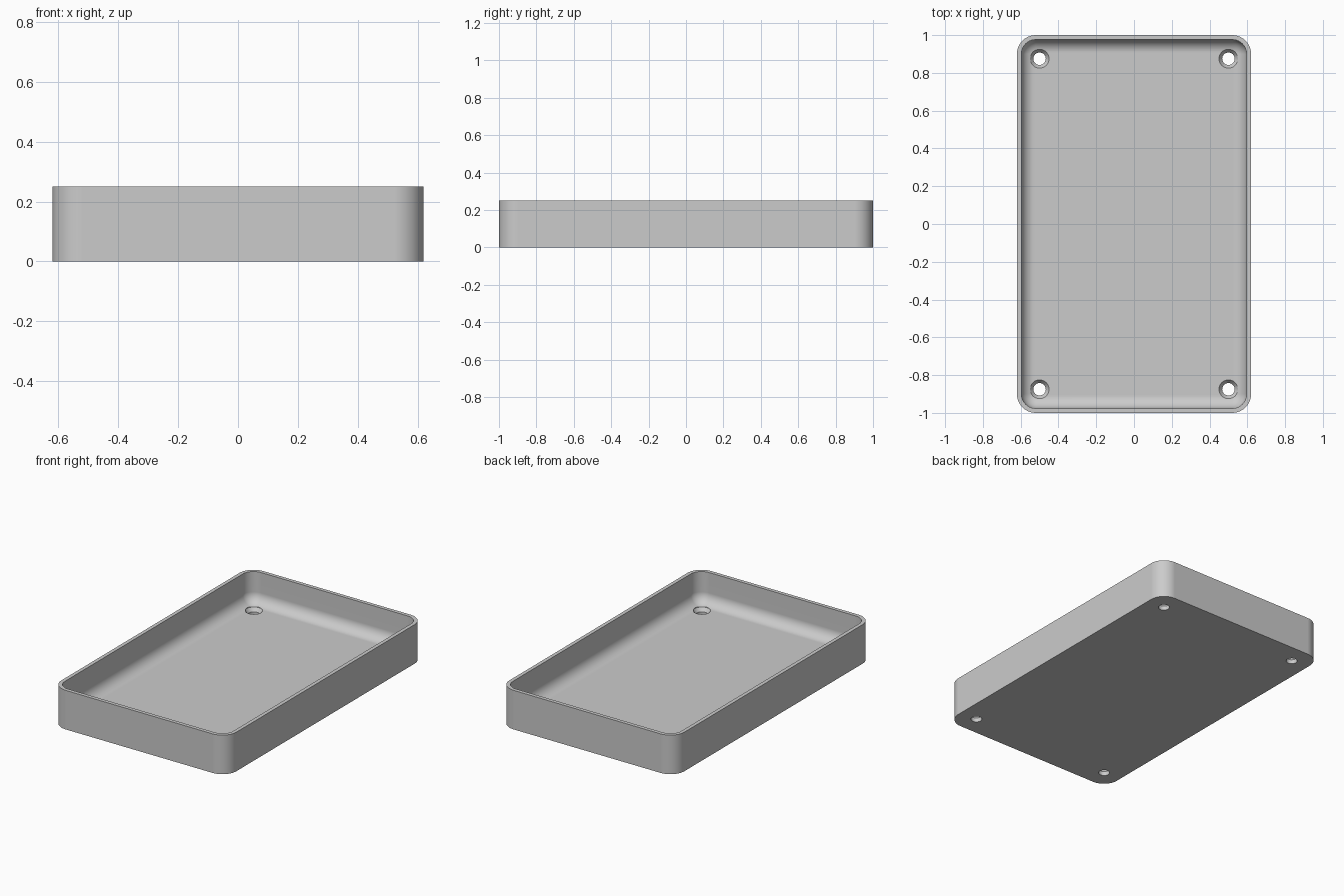
import bpy, bmesh, math

cube = bpy.data.objects.get("Cube")
if cube:
    bpy.data.objects.remove(cube, do_unlink=True)

HALF_X, HALF_Y, HEIGHT = 0.62, 1.0, 0.25
CORNER, WALL, FLOOR, FILLET = 0.1, 0.024, 0.05, 0.07
HOLE_X, HOLE_Y, HOLE_R, SINK_R = 0.5, 0.875, 0.033, 0.05

grey = bpy.data.materials.new("light_grey")
grey.use_nodes = True
grey.diffuse_color = (0.6, 0.6, 0.6, 1)
grey.node_tree.nodes["Principled BSDF"].inputs["Base Color"].default_value = (0.6, 0.6, 0.6, 1)


def loft(name, rings):
    """Closed solid through a stack of matching rings, capped at both ends."""
    bm = bmesh.new()
    loops = [[bm.verts.new(p) for p in ring] for ring in rings]
    n = len(loops[0])
    for a, b in zip(loops, loops[1:]):
        for i in range(n):
            j = (i + 1) % n
            bm.faces.new((a[i], a[j], b[j], b[i]))
    bm.faces.new(loops[0][::-1])
    bm.faces.new(loops[-1])
    bmesh.ops.recalc_face_normals(bm, faces=bm.faces)
    mesh = bpy.data.meshes.new(name)
    bm.to_mesh(mesh)
    bm.free()
    mesh.materials.append(grey)
    obj = bpy.data.objects.new(name, mesh)
    bpy.context.collection.objects.link(obj)
    return obj


def rounded_ring(inset, z, steps=10):
    """Rounded rectangle, offset inwards from the outer wall."""
    r = CORNER - inset
    cx, cy = HALF_X - CORNER, HALF_Y - CORNER
    pts = []
    for q, (sx, sy) in enumerate(((1, 1), (-1, 1), (-1, -1), (1, -1))):
        for k in range(steps + 1):
            a = math.pi / 2 * (q + k / steps)
            pts.append((sx * cx + r * math.cos(a), sy * cy + r * math.sin(a), z))
    return pts


def circle(x, y, r, z, n=32):
    return [(x + r * math.cos(math.tau * i / n), y + r * math.sin(math.tau * i / n), z)
            for i in range(n)]


# Tray: outer wall, rim, inner wall, then a rounded fillet into the floor
rings = [rounded_ring(0, 0), rounded_ring(0, HEIGHT), rounded_ring(WALL, HEIGHT)]
for k in range(11):
    a = math.pi / 2 * k / 10
    rings.append(rounded_ring(WALL + FILLET * (1 - math.cos(a)),
                              FLOOR + FILLET * (1 - math.sin(a))))
tray = loft("tray", rings)
bpy.context.view_layer.objects.active = tray
tray.select_set(True)

# Countersunk screw holes in the four corners
for sx in (-1, 1):
    for sy in (-1, 1):
        profile = ((HOLE_R, -0.05), (HOLE_R, 0.027), (SINK_R, FLOOR), (SINK_R, 0.1))
        cutter = loft("hole_cutter", [circle(sx * HOLE_X, sy * HOLE_Y, r, z) for r, z in profile])
        cutter.hide_render = True
        mod = tray.modifiers.new("screw_hole", 'BOOLEAN')
        mod.operation = 'DIFFERENCE'
        mod.solver = 'EXACT'
        mod.object = cutter
        bpy.ops.object.modifier_apply(modifier=mod.name)
        bpy.data.objects.remove(cutter, do_unlink=True)

# Smooth curves with crisp rim and hole edges
bpy.ops.object.shade_smooth_by_angle(angle=math.radians(30))
weighted = tray.modifiers.new("flat_panels", 'WEIGHTED_NORMAL')
weighted.keep_sharp = True
